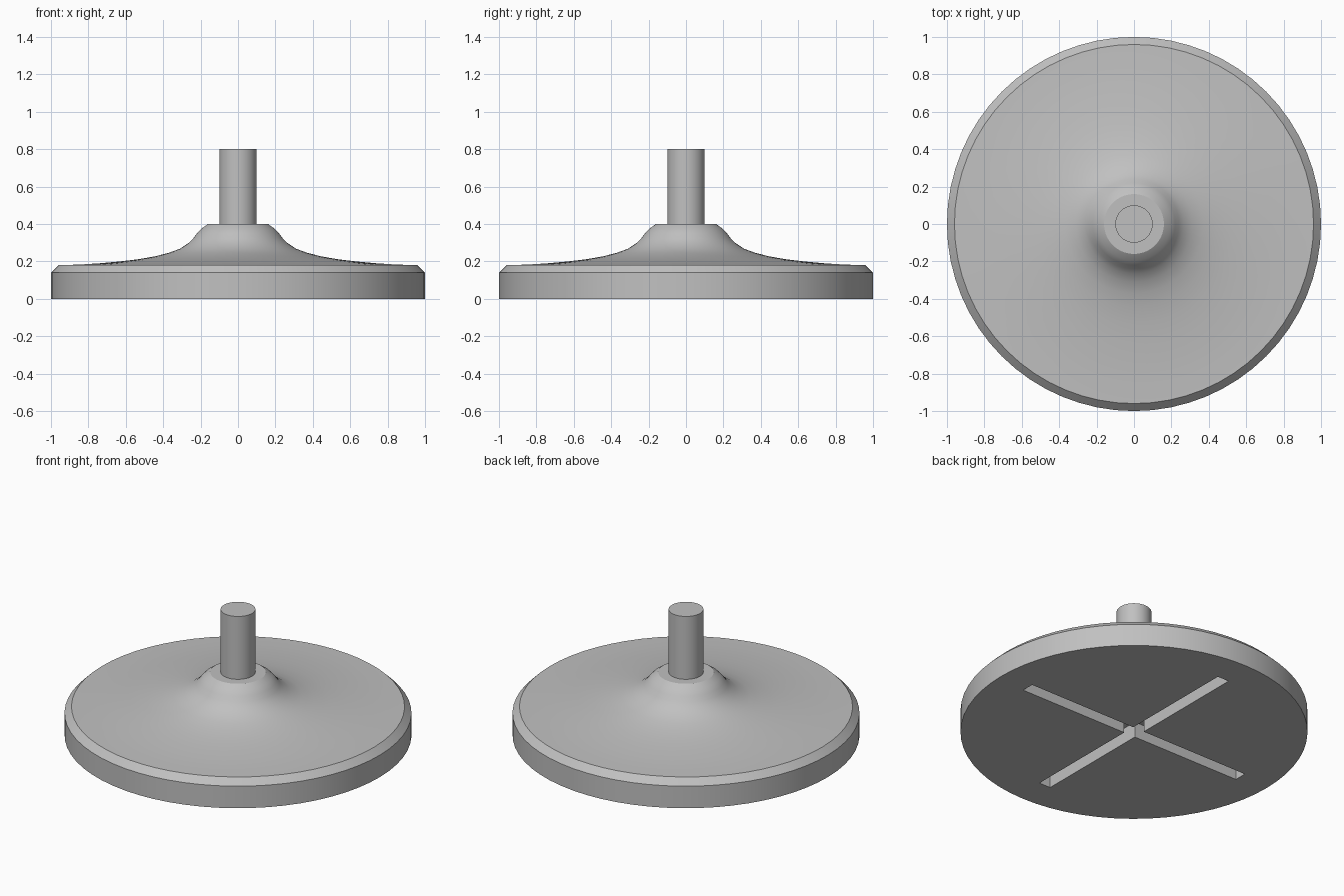
import bpy, bmesh, math
from mathutils import Matrix, Vector

cube = bpy.data.objects.get("Cube")
if cube:
    bpy.data.objects.remove(cube, do_unlink=True)

SEGMENTS = 64
SLOT_REACH, SLOT_HALF, SLOT_DEPTH = 0.8, 0.04, 0.1

grey = bpy.data.materials.new("plain grey")
grey.use_nodes = True
colour = (0.53, 0.53, 0.53, 1)
grey.diffuse_color = colour
grey.node_tree.nodes["Principled BSDF"].inputs["Base Color"].default_value = colour


def make_object(name, bm):
    bmesh.ops.recalc_face_normals(bm, faces=bm.faces)
    mesh = bpy.data.meshes.new(name)
    bm.to_mesh(mesh)
    bm.free()
    mesh.materials.append(grey)
    obj = bpy.data.objects.new(name, mesh)
    bpy.context.collection.objects.link(obj)
    return obj


def lathe(name, profile):
    """Rings of (radius, height) joined into a capped solid of revolution."""
    bm = bmesh.new()
    rings = []
    for r, z in profile:
        angles = [math.tau * i / SEGMENTS for i in range(SEGMENTS)]
        rings.append([bm.verts.new((r * math.cos(a), r * math.sin(a), z)) for a in angles])
    for low, high in zip(rings, rings[1:]):
        for i in range(SEGMENTS):
            j = (i + 1) % SEGMENTS
            bm.faces.new((low[i], low[j], high[j], high[i]))
    bm.faces.new(rings[0])
    bm.faces.new(rings[-1])
    return make_object(name, bm)


# Chamfered disc sweeping up into a flared hub, with the shaft on top
body = lathe("base_hub_and_shaft", [
    (1.0, 0.0), (1.0, 0.14), (0.96, 0.18),
    (0.85, 0.183), (0.74, 0.19), (0.63, 0.2), (0.53, 0.212), (0.44, 0.228),
    (0.37, 0.246), (0.31, 0.268), (0.265, 0.298), (0.24, 0.322), (0.22, 0.349),
    (0.195, 0.376), (0.16, 0.4),
    (0.1, 0.4), (0.1, 0.8),
])

# Cross-shaped slot cut into the underside
bm = bmesh.new()
outline = []
for quarter in range(4):
    turn = Matrix.Rotation(quarter * math.pi / 2, 3, 'Z')
    for x, y in ((SLOT_REACH, -SLOT_HALF), (SLOT_REACH, SLOT_HALF), (SLOT_HALF, SLOT_HALF)):
        outline.append(bm.verts.new(turn @ Vector((x, y, -0.1))))
cross = bm.faces.new(outline)
sides = bmesh.ops.extrude_face_region(bm, geom=[cross])["geom"]
top = [v for v in sides if isinstance(v, bmesh.types.BMVert)]
bmesh.ops.translate(bm, verts=top, vec=(0, 0, 0.1 + SLOT_DEPTH))
cutter = make_object("cross_slot_cutter", bm)
cutter.hide_render = True

cut = body.modifiers.new("cross slot", 'BOOLEAN')
cut.operation = 'DIFFERENCE'
cut.solver = 'EXACT'
cut.object = cutter
bpy.ops.object.select_all(action='DESELECT')
body.select_set(True)
bpy.context.view_layer.objects.active = body
bpy.ops.object.modifier_apply(modifier=cut.name)
bpy.data.objects.remove(cutter, do_unlink=True)
bpy.ops.object.shade_smooth_by_angle(angle=math.radians(30))
